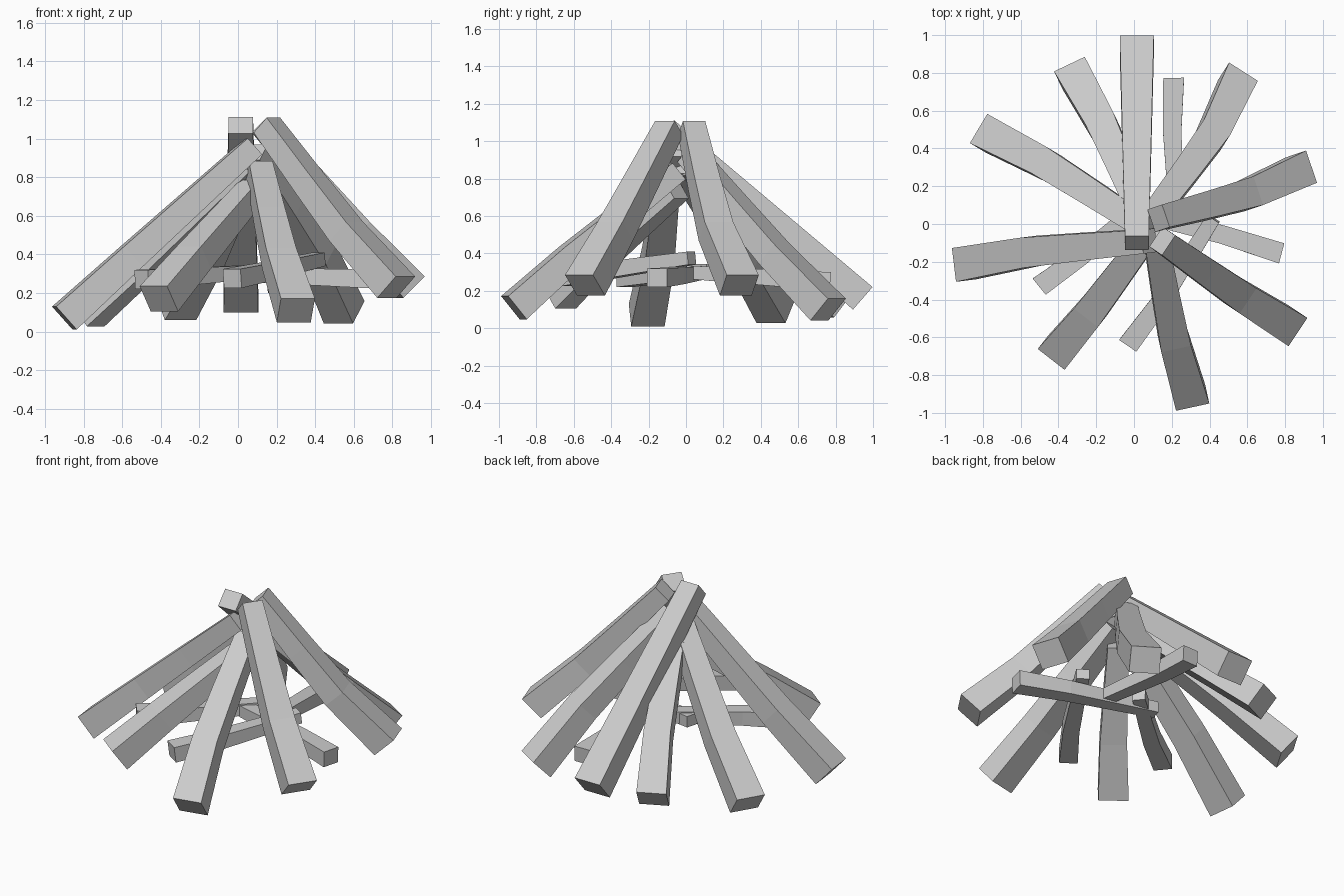
import bpy
import bmesh
from mathutils import Vector

if "Cube" in bpy.data.objects:
    bpy.data.objects.remove(bpy.data.objects["Cube"], do_unlink=True)

# One plain grey for every piece of wood
wood = bpy.data.materials.new("plain_grey")
wood.use_nodes = True
grey = (0.6, 0.6, 0.6, 1)
wood.diffuse_color = grey
wood.node_tree.nodes["Principled BSDF"].inputs["Base Color"].default_value = grey

UP = Vector((0, 0, 1))


def add_log(name, foot, head, width, depth, bend=0.0, sag=0.0, taper=0.7):
    """Four-sided tapered log from foot to head, gently crooked along its length."""
    foot, head = Vector(foot), Vector(head)
    axis = (head - foot).normalized()
    side = axis.cross(UP).normalized()
    lift = side.cross(axis)
    bm = bmesh.new()
    rings = []
    for t, push in ((0, 0), (0.36, 1), (0.66, 0.6), (1, 0)):
        centre = foot.lerp(head, t) + (side * bend + lift * sag) * push
        size = 1 + (taper - 1) * t
        rings.append([bm.verts.new(centre + side * sx * width * size / 2
                                   + lift * sz * depth * size / 2)
                      for sx, sz in ((-1, -1), (1, -1), (1, 1), (-1, 1))])
    for low, high in zip(rings, rings[1:]):
        for i in range(4):
            j = (i + 1) % 4
            bm.faces.new((low[i], low[j], high[j], high[i]))
    bm.faces.new(rings[0][::-1])
    bm.faces.new(rings[-1])
    bmesh.ops.recalc_face_normals(bm, faces=bm.faces)
    mesh = bpy.data.meshes.new(name)
    bm.to_mesh(mesh)
    bm.free()
    mesh.materials.append(wood)
    bpy.context.collection.objects.link(bpy.data.objects.new(name, mesh))


# Leaning logs: foot, head, sideways bend, vertical sag
logs = {
    "back_log": ((0.015, 0.945, 0.16), (0.015, -0.10, 1.07), 0, 0),
    "back_right_log": ((-0.32, 0.80, 0.12), (0.06, 0, 0.86), -0.02, 0),
    "right_rear_log": ((-0.78, 0.48, 0.09), (0.06, -0.02, 0.87), -0.02, 0),
    "right_log": ((-0.90, -0.21, 0.07), (0.08, -0.09, 0.96), -0.02, 0),
    "front_right_log": ((-0.41, -0.68, 0.17), (0.08, -0.05, 0.74), 0.01, 0.01),
    "front_log": ((0.30, -0.92, 0.11), (0.11, -0.05, 0.84), -0.02, 0.01),
    "front_left_log": ((0.82, -0.54, 0.23), (0.15, -0.09, 1.07), -0.01, -0.02),
    "left_log": ((0.885, 0.285, 0.23), (0.13, 0.03, 1.07), -0.03, -0.02),
    "back_left_log": ((0.55, 0.76, 0.10), (0.08, 0.02, 0.93), -0.04, 0),
}
for name, (foot, head, bend, sag) in logs.items():
    add_log(name, foot, head, 0.18, 0.16, bend, sag)

# Kindling sticks lying across the middle
sticks = {
    "back_stick": ((0.21, 0.77, 0.25), (0.23, 0, 0.30)),
    "left_stick": ((0.78, -0.155, 0.27), (-0.10, 0.08, 0.30)),
    "right_stick": ((-0.50, -0.33, 0.27), (0.08, 0.14, 0.31)),
    "front_stick": ((-0.03, -0.64, 0.275), (0.42, 0.03, 0.375)),
}
for name, (foot, head) in sticks.items():
    add_log(name, foot, head, 0.11, 0.10, 0.015)
